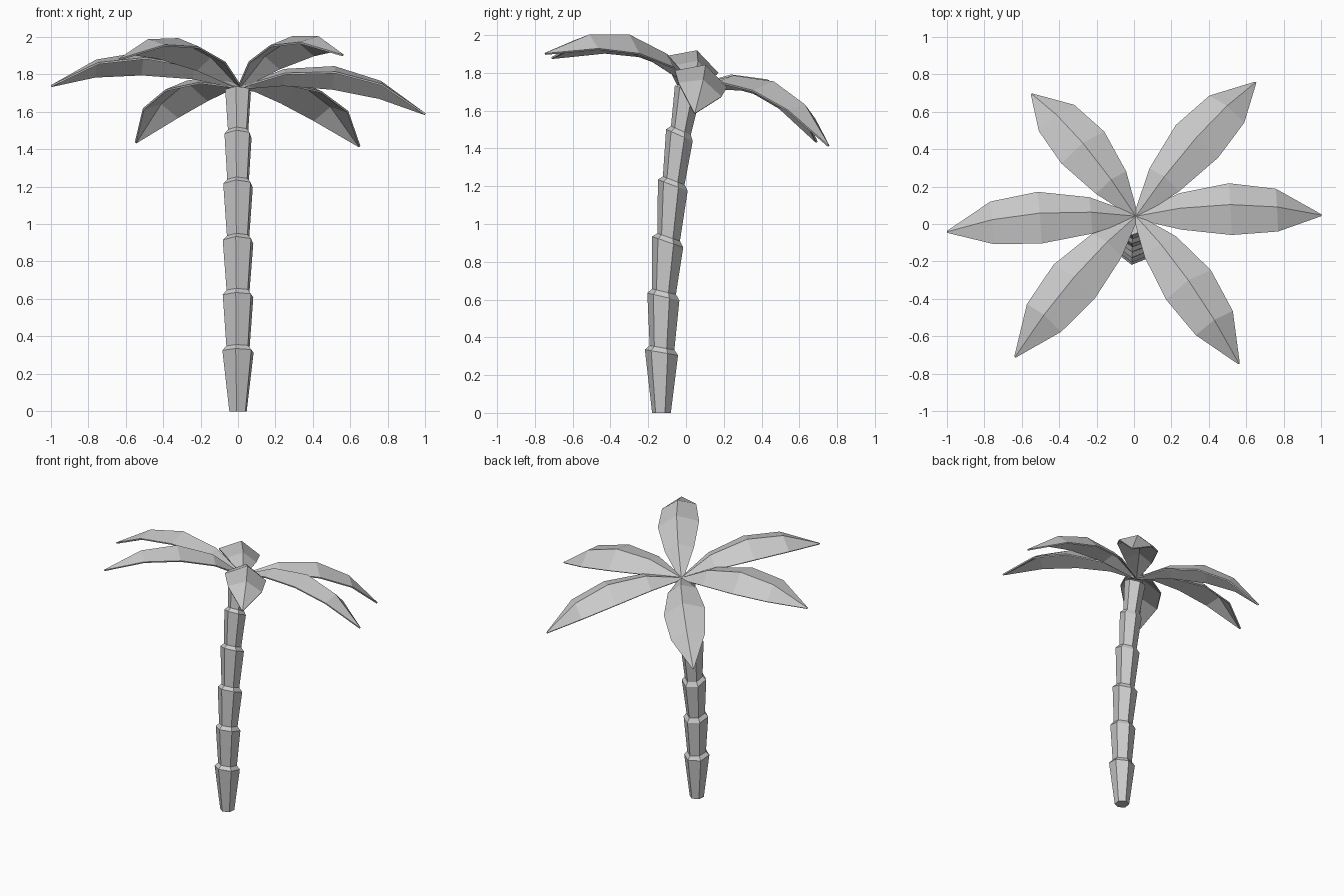
import bpy, bmesh, math
from mathutils import Vector, Matrix

if "Cube" in bpy.data.objects:
    bpy.data.objects.remove(bpy.data.objects["Cube"])


def make_object(name, bm):
    bmesh.ops.recalc_face_normals(bm, faces=bm.faces)
    mesh = bpy.data.meshes.new(name)
    bm.to_mesh(mesh)
    bm.free()
    ob = bpy.data.objects.new(name, mesh)
    bpy.context.collection.objects.link(ob)
    return ob


# Trunk: hexagonal rings (y, z, radius, lean in degrees), flaring then stepping in
rings = [(-.13, 0, .05, 0),
         (-.13, .32, .09, 10), (-.127, .345, .067, 10),
         (-.12, .615, .088, 13), (-.117, .642, .066, 13),
         (-.097, .905, .088, 19), (-.092, .93, .064, 19),
         (-.07, 1.205, .085, 21), (-.065, 1.23, .062, 21),
         (-.035, 1.47, .078, 24), (-.027, 1.495, .058, 24),
         (.01, 1.71, .074, 20)]
bm = bmesh.new()
loops = []
for y, z, r, lean in rings:
    tilt = Matrix.Rotation(math.radians(-lean), 3, 'X')
    loop = []
    for i in range(6):
        a = math.radians(-98 + 60 * i)
        p = tilt @ Vector((r * math.cos(a), r * math.sin(a), 0))
        loop.append(bm.verts.new(p + Vector((0, y, z))))
    loops.append(loop)
for lo, hi in zip(loops, loops[1:]):
    for i in range(6):
        j = (i + 1) % 6
        bm.faces.new((lo[i], lo[j], hi[j], hi[i]))
bm.faces.new(loops[0][::-1])
bm.faces.new(loops[-1])
make_object("trunk", bm)

# Leaf profile: distance, ridge height, half width, edge drop
profile = [(0, 0, .012, .005), (.24, .115, .1, .055), (.51, .15, .143, .078),
           (.76, .085, .118, .055), (1, -.08, .003, .001)]
crown = (Matrix.Translation((.01, .04, 1.73))
         @ Matrix.Rotation(math.radians(-18), 4, 'X'))


def leaf(name, azimuth, length, pitch):
    bm = bmesh.new()
    turn = crown @ Matrix.Rotation(math.radians(azimuth), 4, 'Z')
    rows = []
    for u, w, h, d in profile:
        u *= length
        w += u * pitch
        rows.append([bm.verts.new(turn @ Vector(p)) for p in
                     ((u, -h, w - d), (u, 0, w), (u, h, w - d))])
    for a, b in zip(rows, rows[1:]):
        for i in range(2):
            bm.faces.new((a[i], b[i], b[i + 1], a[i + 1]))
    ob = make_object(name, bm)
    mod = ob.modifiers.new("thickness", 'SOLIDIFY')
    mod.thickness = .01
    mod.offset = 0


# Crown of six leaves: azimuth, length, pitch
for n, args in enumerate([(2.9, .99, -.055), (50.6, 1.005, 0), (128, .902, 0),
                          (184.6, 1.01, .06), (229.7, .995, -.01), (-55.5, .97, 0)]):
    leaf(f"leaf_{n + 1}", *args)
